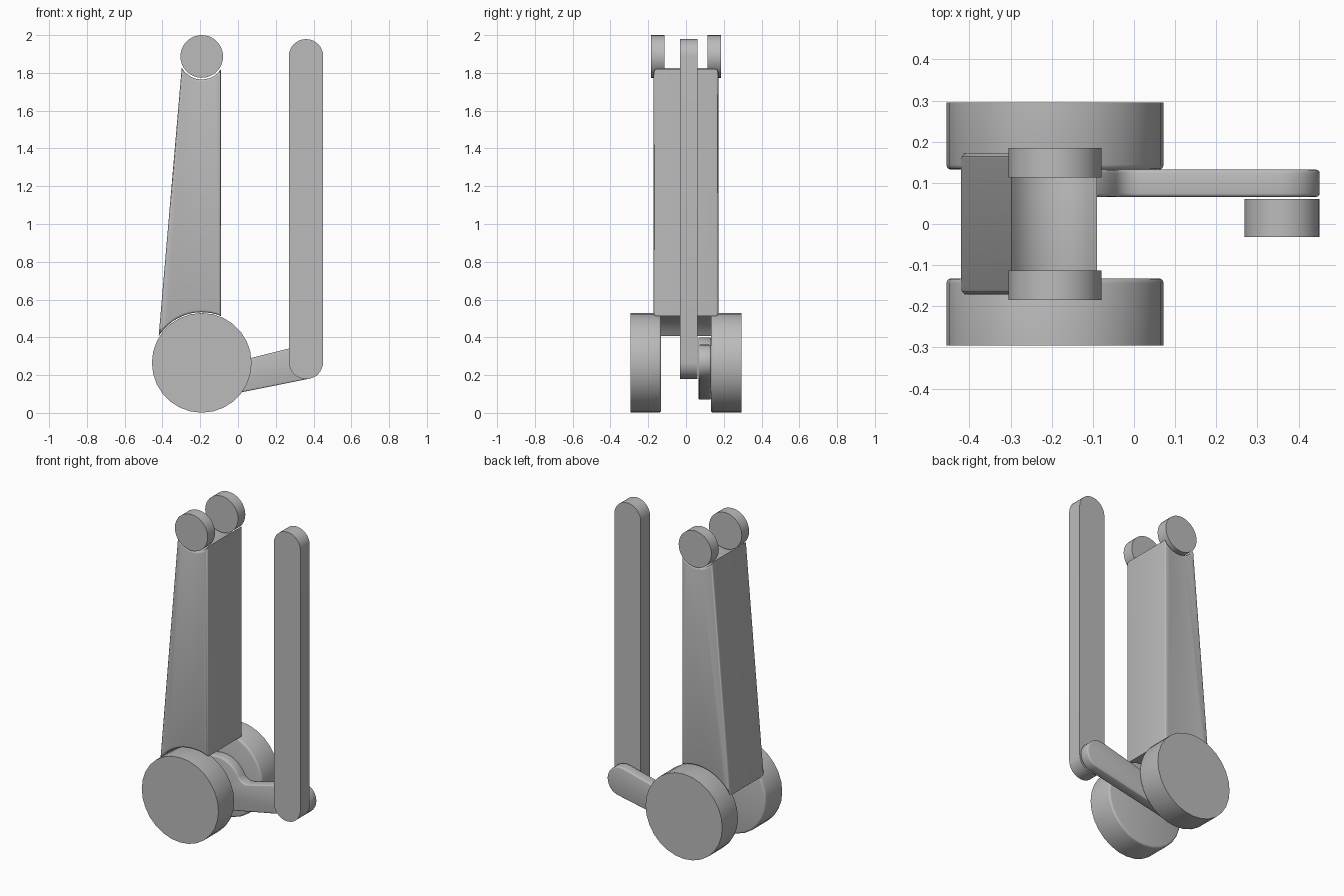
import bpy
import bmesh
from math import cos, sin, pi, radians, atan2, sqrt
from mathutils import Vector

cube = bpy.data.objects.get("Cube")
if cube:
    bpy.data.objects.remove(cube, do_unlink=True)

grey = bpy.data.materials.new("plain grey")
grey.use_nodes = True
colour = (0.5, 0.5, 0.5, 1)
grey.diffuse_color = colour
grey.node_tree.nodes["Principled BSDF"].inputs["Base Color"].default_value = colour


def arc(centre, radius, start, end, steps):
    """Points on an arc in the x-z plane, angles in radians."""
    return [Vector((centre[0] + radius * cos(start + (end - start) * i / steps),
                    centre[1] + radius * sin(start + (end - start) * i / steps)))
            for i in range(steps + 1)]


def prism(name, outline, y0, y1, rounded=(), width=0.012):
    """Extrude an x-z outline along y and round the rims at the given y values."""
    bm = bmesh.new()
    face = bm.faces.new([bm.verts.new((p[0], y0, p[1])) for p in outline])
    extruded = bmesh.ops.extrude_face_region(bm, geom=[face])["geom"]
    bmesh.ops.translate(bm, vec=(0, y1 - y0, 0),
                        verts=[g for g in extruded if isinstance(g, bmesh.types.BMVert)])
    bmesh.ops.recalc_face_normals(bm, faces=bm.faces)
    rims = [e for e in bm.edges
            if any(all(abs(v.co.y - y) < 1e-5 for v in e.verts) for y in rounded)]
    if rims:
        bmesh.ops.bevel(bm, geom=rims, offset=width, segments=3, profile=0.5, affect='EDGES')
    mesh = bpy.data.meshes.new(name)
    bm.to_mesh(mesh)
    bm.free()
    mesh.materials.append(grey)
    obj = bpy.data.objects.new(name, mesh)
    bpy.context.collection.objects.link(obj)
    bpy.ops.object.select_all(action='DESELECT')
    obj.select_set(True)
    bpy.context.view_layer.objects.active = obj
    bpy.ops.object.shade_smooth_by_angle(angle=radians(35))
    return obj


def circle(centre, radius, sides):
    return arc(centre, radius, 0, 2 * pi, sides)[:-1]


base = Vector((-0.192, 0.265))
top = Vector((-0.192, 1.887))

# Paired discs at the base and the top of the arm
for side, label in ((-1, "front"), (1, "back")):
    prism(label + "_base_disc", circle(base, 0.264, 28),
          side * 0.132, side * 0.295, rounded=(side * 0.132,))
    prism(label + "_top_disc", circle(top, 0.113, 32), side * 0.113, side * 0.185)

# Tapered arm, hollowed at both ends to clear the pivots
def cut_angle(centre, radius, x, sign):
    dx = x - centre.x
    return atan2(sign * sqrt(radius ** 2 - dx ** 2), dx)

lower, upper = 0.268, 0.122
arm = arc(base, lower, cut_angle(base, lower, -0.42, 1),
          cut_angle(base, lower, -0.09, 1), 14)
arm += arc(top, upper, cut_angle(top, upper, -0.09, -1),
           cut_angle(top, upper, -0.298, -1), 10)
prism("tapered_arm", arm, -0.171, 0.171, rounded=(-0.171, 0.171))

# Crank: round hub, blended neck and a straight bar with a round tip
hub, hub_r = Vector((-0.192, 0.235)), 0.165
tip, tip_r = Vector((0.36, 0.27)), 0.091
tilt = atan2(0.245, 0.97)
along, across = Vector((cos(tilt), sin(tilt))), Vector((-sin(tilt), cos(tilt)))
neck_r = 0.06
rel = hub - tip
rise = tip_r + neck_r
reach = rel.dot(along) + sqrt((hub_r + neck_r) ** 2 - (rise - rel.dot(across)) ** 2)
neck = tip + along * reach + across * rise
to_neck = neck - hub
neck_angle = atan2(to_neck.y, to_neck.x)
crank = arc(tip, tip_r, tilt - pi / 2, tilt + pi / 2, 14)
crank += arc(neck, neck_r, tilt - pi / 2, neck_angle - pi, 8)
crank += arc(hub, hub_r, neck_angle, tilt + 1.5 * pi, 24)[1:]
prism("crank_link", crank, 0.066, 0.132, rounded=(0.066, 0.132), width=0.008)

# Upright rod with round ends
rod = arc((0.36, 1.888), 0.091, 0, pi, 16) + arc((0.36, 0.27), 0.091, pi, 2 * pi, 16)
prism("upright_rod", rod, -0.031, 0.061)
